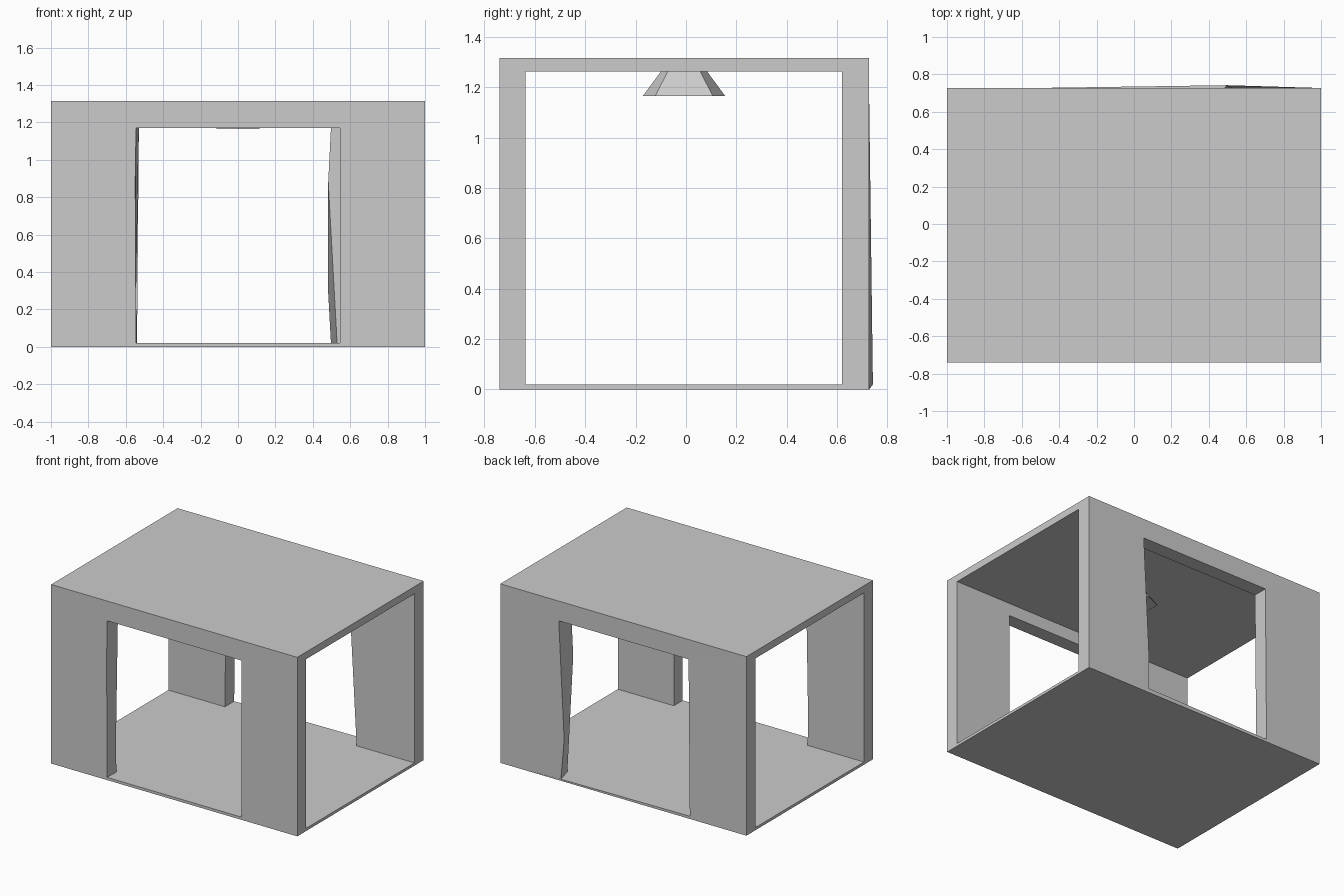
import bpy
import bmesh
from mathutils import Vector

if "Cube" in bpy.data.objects:
    bpy.data.objects.remove(bpy.data.objects["Cube"])


def make(name, verts, faces):
    mesh = bpy.data.meshes.new(name)
    mesh.from_pydata(verts, [], faces)
    bm = bmesh.new()
    bm.from_mesh(mesh)
    bmesh.ops.recalc_face_normals(bm, faces=bm.faces)
    bm.to_mesh(mesh)
    bm.free()
    obj = bpy.data.objects.new(name, mesh)
    bpy.context.collection.objects.link(obj)
    return obj


def loft(name, ring_a, ring_b):
    """Closed solid between two matching rings."""
    n = len(ring_a)
    faces = [(i, (i + 1) % n, n + (i + 1) % n, n + i) for i in range(n)]
    faces += [tuple(range(n)), tuple(range(n, 2 * n))]
    return make(name, list(ring_a) + list(ring_b), faces)


def box(name, x0, x1, y0, y1, z0, z1):
    ring = lambda y: [(x0, y, z0), (x1, y, z0), (x1, y, z1), (x0, y, z1)]
    return loft(name, ring(y0), ring(y1))


def opening(name, y_out, y_in, outer, inner):
    """Doorway cutter; outer/inner hold x of bottom left, bottom right, top right, top left."""
    zs = (0.02, 0.02, 1.17, 1.17)
    a = [Vector((x, y_out, z)) for x, z in zip(outer, zs)]
    b = [Vector((x, y_in, z)) for x, z in zip(inner, zs)]
    return loft(name, [p.lerp(q, -0.5) for p, q in zip(a, b)],
                [p.lerp(q, 1.5) for p, q in zip(a, b)])


# Room shell, hollowed end to end and through both long walls
shell = box("room_shell", -1, 1, -0.74, 0.727, 0, 1.315)
cutters = [
    box("tunnel_cutter", -1.5, 1.5, -0.637, 0.62, 0.02, 1.262),
    opening("front_opening_cutter", -0.74, -0.637,
            (-0.545, 0.545, 0.545, -0.545), (-0.543, 0.545, 0.545, -0.53)),
    opening("back_opening_cutter", 0.727, 0.62,
            (-0.54, 0.497, 0.525, -0.53), (-0.54, 0.53, 0.497, -0.53)),
]
bpy.context.view_layer.objects.active = shell
for cutter in cutters:
    cutter.hide_render = True
    mod = shell.modifiers.new(cutter.name, 'BOOLEAN')
    mod.operation = 'DIFFERENCE'
    mod.solver = 'EXACT'
    mod.object = cutter
    bpy.ops.object.modifier_apply(modifier=mod.name)
for cutter in cutters:
    bpy.data.objects.remove(cutter)

# Slight outward lean at the foot of one back doorpost
for v in shell.data.vertices:
    if (v.co - Vector((0.497, 0.727, 0.02))).length < 0.01:
        v.co.y = 0.742

# Six-sided flared ceiling lamp
plan = [(0, 1), (0.71, 0.7), (0.71, -0.7), (0, -1), (-0.71, -0.7), (-0.71, 0.7)]
loft("ceiling_lamp",
     [(0.163 * x, 0.163 * y - 0.008, 1.166) for x, y in plan],
     [(0.092 * x, 0.092 * y - 0.008, 1.262) for x, y in plan])
